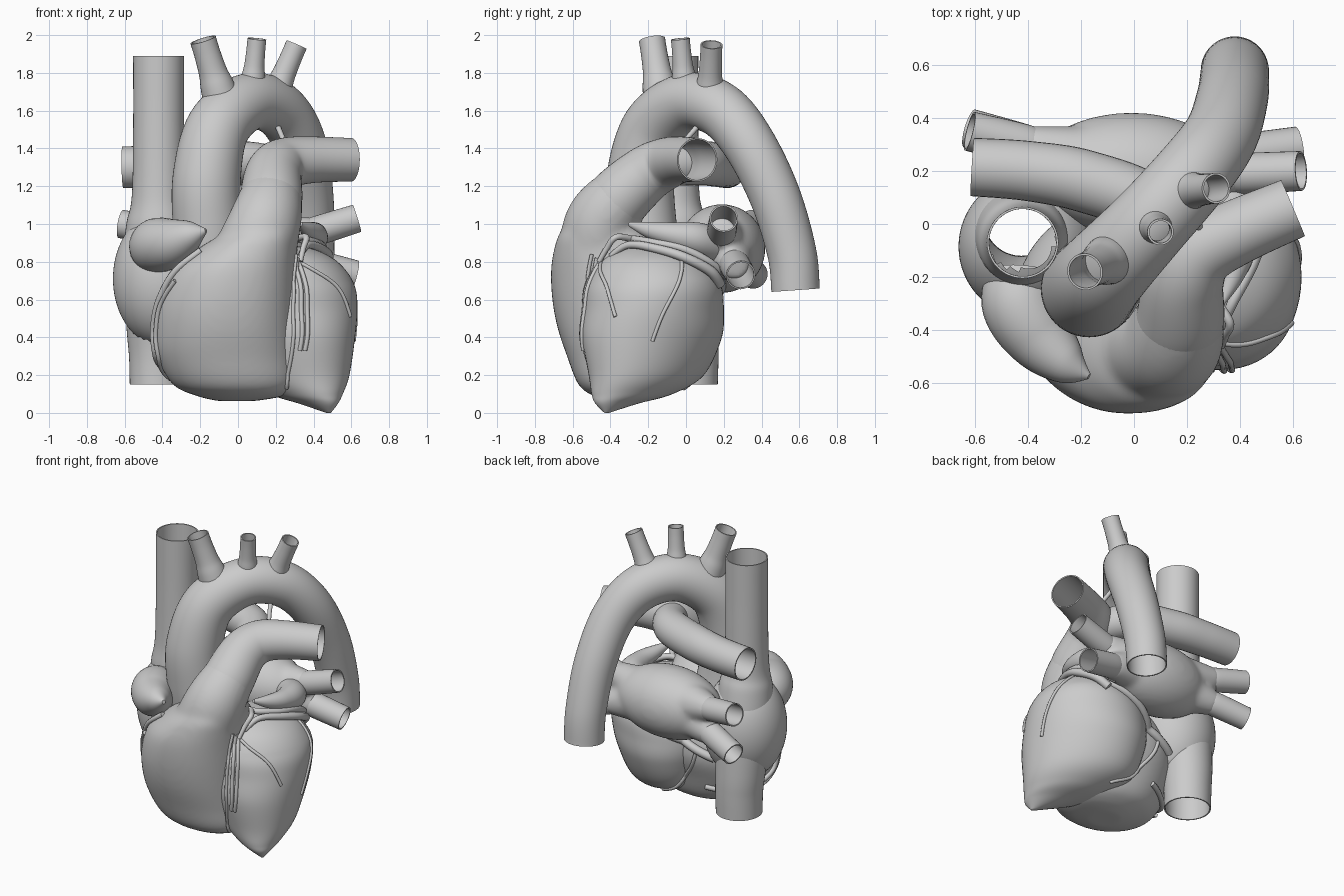
import bpy, bmesh, math
from mathutils import Vector
from mathutils.bvhtree import BVHTree

if "Cube" in bpy.data.objects:
    bpy.data.objects.remove(bpy.data.objects["Cube"])


def spline(points, steps):
    """Catmull-Rom through tuples of any length."""
    out, last = [], len(points) - 1
    for i in range(last):
        a, b, c, d = (points[max(0, min(last, i + k))] for k in (-1, 0, 1, 2))
        for s in range(steps):
            t = s / steps
            out.append(tuple(
                0.5 * (2 * q + (r - p) * t + (2 * p - 5 * q + 4 * r - w) * t * t
                       + (3 * q - p - 3 * r + w) * t ** 3)
                for p, q, r, w in zip(a, b, c, d)))
    out.append(tuple(points[-1]))
    return out


def finish(name, bm, wall=0.0, voxel=0.0):
    mesh = bpy.data.meshes.new(name)
    bm.to_mesh(mesh)
    bm.free()
    for p in mesh.polygons:
        p.use_smooth = True
    obj = bpy.data.objects.new(name, mesh)
    bpy.context.collection.objects.link(obj)
    if voxel:   # fuse overlapping solids into one soft skin
        mod = obj.modifiers.new("fuse", 'REMESH')
        mod.mode, mod.voxel_size, mod.use_smooth_shade = 'VOXEL', voxel, True
        mod = obj.modifiers.new("soften", 'SMOOTH')
        mod.factor, mod.iterations = 0.5, 14
        return obj
    if wall:
        mod = obj.modifiers.new("wall", 'SOLIDIFY')
        mod.thickness, mod.offset = wall, -1
    mod = obj.modifiers.new("crisp_rims", 'EDGE_SPLIT')
    mod.split_angle = math.radians(50)
    return obj


def blend(name, parts, voxel=0.016):
    bm = bmesh.new()
    for ob in parts:
        bm.from_mesh(ob.data)
        bpy.data.objects.remove(ob)
    return finish(name, bm, voxel=voxel)


def skin(name, rings, capped, wall=0.0):
    bm = bmesh.new()
    vs = [[bm.verts.new(p) for p in ring] for ring in rings]
    n = len(vs[0])
    for a, b in zip(vs, vs[1:]):
        for j in range(n):
            k = (j + 1) % n
            bm.faces.new((a[j], a[k], b[k], b[j]))
    if capped:
        bm.faces.new(vs[0][::-1])
        bm.faces.new(vs[-1])
    return finish(name, bm, wall)


def tube(name, points, wall=0.008, sides=32, steps=8):
    """Sweep a circle along (x, y, z, radius) points; wall=0 gives a closed solid."""
    path = spline(points, steps)
    pos = [Vector(p[:3]) for p in path]
    rings, u = [], None
    for i, p in enumerate(pos):
        t = (pos[min(i + 1, len(pos) - 1)] - pos[max(i - 1, 0)]).normalized()
        u = t.orthogonal() if u is None else u - t * u.dot(t)
        u.normalize()
        v = t.cross(u)
        r = max(path[i][3], 0.002)
        rings.append([p + r * (u * math.cos(a) + v * math.sin(a))
                      for a in (2 * math.pi * j / sides for j in range(sides))])
    return skin(name, rings, not wall, wall)


def loft(name, sections, power=2.0, skew=0.0, sides=64):
    """Stack ellipses (z, cx, cy, rx, ry); power boxes the +x side, skew leans the low ones."""
    rings = []
    for z, cx, cy, rx, ry in spline(sections, 7):
        s, ring = skew * max(0, 1 - z / .7), []
        for j in range(sides):
            a = 2 * math.pi * j / sides
            c, d = math.cos(a), math.sin(a - s)
            e = 2 / power if c > 0 else 1
            ring.append((cx + rx * math.copysign(abs(c) ** e, c),
                         cy + ry * math.copysign(abs(d) ** e, d), z))
        rings.append(ring)
    return skin(name, rings, True)


def ellipsoid(name, centre, radii, hole=None):
    bm = bmesh.new()
    bmesh.ops.create_uvsphere(bm, u_segments=64, v_segments=40, radius=1)
    for v in bm.verts:
        v.co = Vector(c + r * k for c, r, k in zip(centre, radii, v.co))
    if hole:   # clear the lumen of the great vein
        x, y, r = hole
        inside = [f for f in bm.faces
                  if math.hypot(f.calc_center_median().x - x, f.calc_center_median().y - y) < r]
        bmesh.ops.delete(bm, geom=inside, context='FACES')
    return finish(name, bm)


# Ventricles, and the outflow cone of the right one
left_ventricle = loft("left_ventricle", [
    (0.0, .48, -.42, .012, .012), (.05, .425, -.365, .105, .115),
    (.1, .36, -.285, .195, .215), (.2, .295, -.21, .295, .305),
    (.4, .27, -.18, .35, .37), (.55, .26, -.17, .372, .37), (.66, .26, -.17, .362, .36),
    (.75, .26, -.175, .315, .315), (.82, .26, -.18, .24, .25), (.87, .26, -.19, .13, .14),
    (.885, .26, -.19, .03, .03)], skew=.42)
right_ventricle = loft("right_ventricle", [
    (.063, -.01, -.3, .1, .1), (.09, .01, -.3, .23, .19), (.15, -.015, -.3, .33, .27),
    (.3, -.055, -.3, .375, .33), (.45, -.065, -.3, .385, .38), (.6, -.055, -.32, .375, .388),
    (.75, -.02, -.36, .338, .355), (.86, .045, -.4, .27, .3), (.94, .105, -.43, .205, .245),
    (1.02, .15, -.44, .14, .18)], power=2.35)
outflow = tube("outflow_cone", [(.07, -.46, .8, .22), (.14, -.45, 1.0, .195),
                                (.175, -.35, 1.14, .166), (.187, -.25, 1.23, .13)], wall=0)

# Coronary vessels: (angle, height) paths projected onto the ventricles
verts, faces = [], []
for ob in (left_ventricle, right_ventricle):
    k = len(verts)
    verts += [v.co.copy() for v in ob.data.vertices]
    faces += [[k + i for i in p.vertices] for p in ob.data.polygons]
surface = BVHTree.FromPolygons(verts, faces)


def coronary(name, path, r):
    pts = []
    for ang, z in spline(path, 8):
        a = math.radians(ang)
        d = Vector((math.cos(a), math.sin(a), 0))
        hit = surface.ray_cast(Vector((.1, -.25, z)) + d * 2, -d)[0]
        if hit:
            pts.append((*(hit + d * r * .3), r))
    if len(pts) > 2:
        tube(name, pts, wall=0, sides=10, steps=2)


for name, path, r in (
        ("front_descending_artery", [(-46, .82), (-49, .72), (-51, .55), (-52, .33)], .012),
        ("front_descending_vein", [(-42, .82), (-45, .72), (-47, .55), (-49, .33)], .012),
        ("groove_vein", [(-50, .84), (-54, .72), (-57, .5), (-56, .2), (-53, .13)], .01),
        ("diagonal_artery", [(-44, .81), (-35, .76), (-22, .67), (-14, .51)], .01),
        ("marginal_artery", [(32, .82), (24, .7), (14, .53), (8, .38)], .01),
        ("coronary_sinus", [(45, .8), (65, .72), (90, .64), (115, .56), (140, .48)], .028),
        ("right_coronary_artery", [(-135, .86), (-149, .75), (-160, .6), (-167, .45),
                                   (-172, .3), (-195, .22), (-225, .24)], .018),
        ("small_cardiac_vein", [(-145, .7), (-157, .57), (-163, .42), (-167, .28),
                                (-185, .18)], .013),
        ("back_descending_artery", [(125, .5), (118, .35), (100, .2), (70, .13)], .012)):
    coronary(name, path, r)
blend("right_ventricle_body", [right_ventricle, outflow])

# Vessels curling round the base of the left ventricle under the left appendage
tube("circumflex_artery", [(.1, -.2, .9, .02), (.3, -.28, .92, .02), (.41, -.17, .9, .022),
                           (.45, -.02, .87, .022), (.42, .12, .8, .022), (.33, .22, .72, .02)],
     wall=0, sides=12)
tube("great_cardiac_vein", [(.33, -.4, .83, .014), (.37, -.3, .89, .02), (.45, -.14, .865, .024),
                            (.48, 0, .82, .026), (.43, .13, .75, .028), (.36, .18, .68, .028)],
     wall=0, sides=12)
tube("left_coronary_stem", [(.3, -.28, .92, .018), (.36, -.37, .93, .017), (.345, -.42, .87, .015),
                            (.33, -.46, .8, .013)], wall=0, sides=12)

# Right atrium and both ear-shaped appendages
ellipsoid("right_atrium", (-.395, -.085, .71), (.267, .27, .36), hole=(-.43, -.03, .14))
tube("right_appendage", [(-.43, -.18, .86, .12), (-.43, -.3, .885, .145), (-.35, -.43, .9, .13),
                         (-.25, -.53, .94, .08), (-.17, -.575, .965, .012)], wall=0)
tube("left_appendage", [(.28, .16, .88, .1), (.38, .05, .92, .09), (.4, -.08, .945, .065),
                        (.37, -.2, .97, .042), (.33, -.3, 1.0, .012)], wall=0)

# Left atrium fused with the roots of four open pulmonary veins
atrium_parts = [ellipsoid("atrium_chamber", (-.01, .19, .87), (.38, .23, .235))]
for name, root, mid, end, r in (
        ("left_upper_vein", (.18, .2, .91), (.42, .19, .965), (.63, .2, 1.03), .075),
        ("left_lower_vein", (.18, .22, .84), (.42, .26, .78), (.62, .29, .73), .078),
        ("right_upper_vein", (-.18, .23, .93), (-.42, .3, .965), (-.62, .35, 1.0), .075),
        ("right_lower_vein", (-.18, .22, .84), (-.42, .3, .785), (-.62, .36, .73), .075)):
    half, near = (Vector(root).lerp(Vector(mid), f) for f in (.55, .8))
    atrium_parts.append(tube(name + "_root", [(*root, r * 1.9), (*half, r * 1.4),
                                              (*mid, r * .98)], wall=0))
    tube(name, [(*near, r * .95), (*mid, r * 1.04), (*end, r)])
blend("left_atrium", atrium_parts)

# Venae cavae: one open tube widening through the right atrium
tube("vena_cava", [(-.42, -.07, 1.89, .135), (-.42, -.07, 1.5, .135), (-.42, -.07, 1.15, .142),
                   (-.42, -.06, .99, .172), (-.43, -.03, .75, .18), (-.43, .01, .45, .16),
                   (-.425, .02, .3, .152), (-.425, .02, .15, .148)], sides=48)

# Aorta with three arch branches
tube("aorta", [(-.13, -.2, .75, .19), (-.16, -.235, 1.0, .185), (-.165, -.24, 1.25, .18),
               (-.105, -.17, 1.51, .168), (.055, -.0, 1.645, .153), (.215, .18, 1.605, .147),
               (.325, .33, 1.43, .14), (.37, .47, 1.15, .135), (.38, .56, .85, .13),
               (.38, .58, .65, .128)], sides=48)
for name, base, top, r in (
        ("right_arch_branch", (-.07, -.12, 1.6), (-.185, -.18, 1.975), .07),
        ("middle_arch_branch", (.07, 0, 1.66), (.1, -.03, 1.98), .05),
        ("left_arch_branch", (.16, .12, 1.6), (.31, .135, 1.95), .058)):
    b, t = Vector(base), Vector(top)
    tube(name, [(*b.lerp(t, f), r * k) for f, k in
                ((0, 1.5), (.35, 1.28), (.55, 1.08), (.8, 1), (1, 1))])

# Pulmonary trunk running into the left artery, and the right artery
tube("pulmonary_trunk", [(.155, -.42, 1.04, .168), (.175, -.35, 1.14, .166),
                         (.19, -.21, 1.265, .15), (.25, -.105, 1.32, .137),
                         (.39, -.03, 1.34, .123), (.6, .06, 1.34, .115)], sides=48)
tube("right_pulmonary_artery", [(.2, -.14, 1.3, .1), (.07, .06, 1.32, .115),
                                (-.18, .16, 1.315, .118), (-.4, .2, 1.305, .113),
                                (-.61, .215, 1.3, .11)])
tube("arterial_ligament", [(.2, .08, 1.54, .016), (.23, .02, 1.47, .014),
                           (.26, -.04, 1.4, .016)], wall=0, sides=12)
